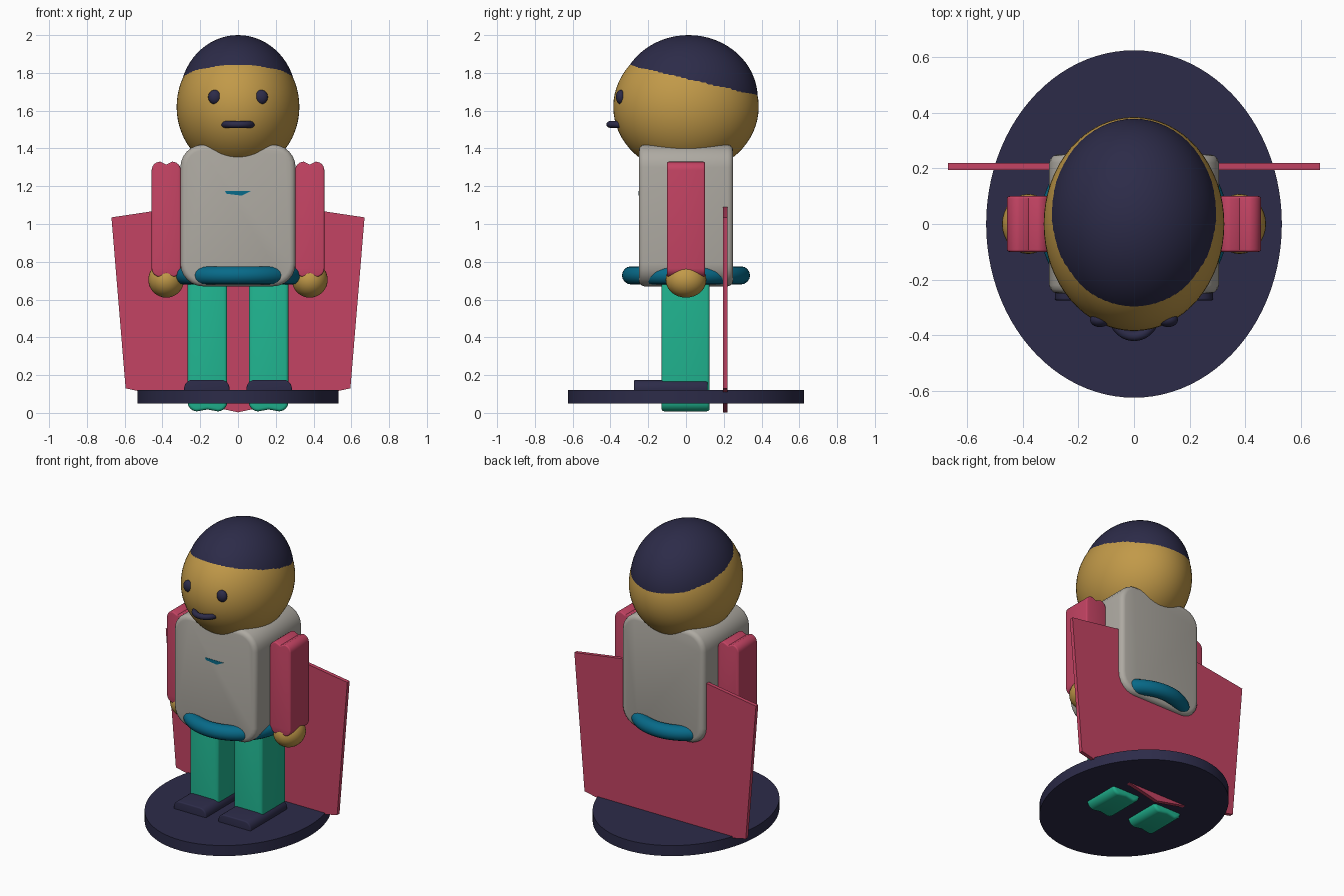
import bpy, bmesh, math

cube = bpy.data.objects.get("Cube")
if cube:
    bpy.data.objects.remove(cube, do_unlink=True)


def material(name, *rgb):
    col = [(c / 255) ** 2.2 for c in rgb] + [1]
    m = bpy.data.materials.new(name)
    m.use_nodes = True
    m.diffuse_color = col
    bsdf = next(n for n in m.node_tree.nodes if n.type == "BSDF_PRINCIPLED")
    bsdf.inputs["Base Color"].default_value = col
    return m


skin = material("tan skin", 192, 152, 74)
navy = material("dark navy", 48, 47, 74)
grey = material("warm grey", 172, 168, 160)
red = material("crimson", 194, 69, 99)
green = material("sea green", 37, 178, 142)
teal = material("deep teal", 16, 106, 136)


def finish(ob, name, mat):
    ob.name = ob.data.name = name
    ob.data.materials.append(mat)
    bpy.ops.object.select_all(action="DESELECT")
    ob.select_set(True)
    bpy.context.view_layer.objects.active = ob
    bpy.ops.object.shade_smooth_by_angle(angle=math.radians(35))
    return ob


def ellipsoid(name, loc, radii, mat, seg=32):
    bpy.ops.mesh.primitive_uv_sphere_add(segments=seg, ring_count=seg // 2, location=loc)
    ob = bpy.context.object
    ob.scale = radii
    return finish(ob, name, mat)


def ring(name, loc, major, minor, mat):
    bpy.ops.mesh.primitive_torus_add(location=loc, major_radius=major, minor_radius=minor,
                                     major_segments=64, minor_segments=16)
    return finish(bpy.context.object, name, mat)


def rounded(cx, half, z0, z1, r, dip=0):
    """Rounded front outline; dip pulls in the middle of the top and bottom."""
    pts = []
    corners = [(half - r, z1 - r, 0), (r - half, z1 - r, 1),
               (r - half, z0 + r, 2), (half - r, z0 + r, 3)]
    for x, z, quarter in corners:
        for i in range(7):
            a = (quarter + i / 6) * math.pi / 2
            pts.append((cx + x + r * math.cos(a), z + r * math.sin(a)))
        if dip and quarter in (0, 2):
            pts.append((cx, z1 - dip if quarter == 0 else z0 + dip))
    return pts


def prism(name, pts, y0, y1, mat, bevel=0):
    """Extrude a front outline from y0 to y1 and round its two rims."""
    bm = bmesh.new()
    face = bm.faces.new([bm.verts.new((x, y0, z)) for x, z in pts])
    new = bmesh.ops.extrude_face_region(bm, geom=[face])["geom"]
    for v in new:
        if isinstance(v, bmesh.types.BMVert):
            v.co.y = y1
    bmesh.ops.recalc_face_normals(bm, faces=bm.faces)
    if bevel:
        rims = [e for e in bm.edges if abs(e.verts[0].co.y - e.verts[1].co.y) < 1e-5]
        bmesh.ops.bevel(bm, geom=rims, offset=bevel, segments=3, profile=0.5,
                        affect="EDGES", clamp_overlap=True)
    me = bpy.data.meshes.new(name)
    bm.to_mesh(me)
    bm.free()
    ob = bpy.data.objects.new(name, me)
    bpy.context.collection.objects.link(ob)
    return finish(ob, name, mat)


# Oval stand
bpy.ops.mesh.primitive_cylinder_add(vertices=96, radius=1, depth=0.07, location=(0, 0, 0.085))
stand = bpy.context.object
stand.scale = (0.532, 0.625, 1)
finish(stand, "stand", navy)

# Head with a cap of hair emerging from it
ellipsoid("head", (0, 0, 1.62), (0.325, 0.385, 0.35), skin, 64)
ellipsoid("hair", (0, 0.0135, 1.667), (0.309, 0.366, 0.333), navy, 64)
ring("mouth", (0, -0.33, 1.527), 0.073, 0.018, navy)

# Torso, belt and chest badge
prism("torso", rounded(0, 0.305, 0.67, 1.42, 0.12), -0.25, 0.25, grey, 0.03)
ring("belt", (0, 0, 0.728), 0.291, 0.048, teal)
prism("chest_badge", [(-0.07, 1.175), (0.07, 1.175), (0.02, 1.15), (-0.06, 1.16)],
      -0.252, -0.245, teal)

# Cape: flat kite-like panel through the back of the torso
prism("cape", [(-0.67, 1.035), (0, 1.135), (0.67, 1.035), (0.595, 0.13), (0, 0.003), (-0.595, 0.13)],
      0.195, 0.22, red)

# Paired parts
for side, s in (("left", 1), ("right", -1)):
    ellipsoid(side + "_eye", (s * 0.123, -0.345, 1.672), (0.035, 0.026, 0.038), navy)
    prism(side + "_arm", rounded(s * 0.38, 0.077, 0.72, 1.33, 0.045, 0.015), -0.1, 0.1, red, 0.008)
    ellipsoid(side + "_hand", (s * 0.38, 0, 0.705), (0.095, 0.108, 0.095), skin)
    prism(side + "_leg", rounded(s * 0.162, 0.105, 0.008, 0.75, 0.05, 0.01), -0.13, 0.125, green, 0.015)
    prism(side + "_shoe", rounded(s * 0.165, 0.12, 0.07, 0.175, 0.045), -0.275, 0.115, navy, 0.008)
